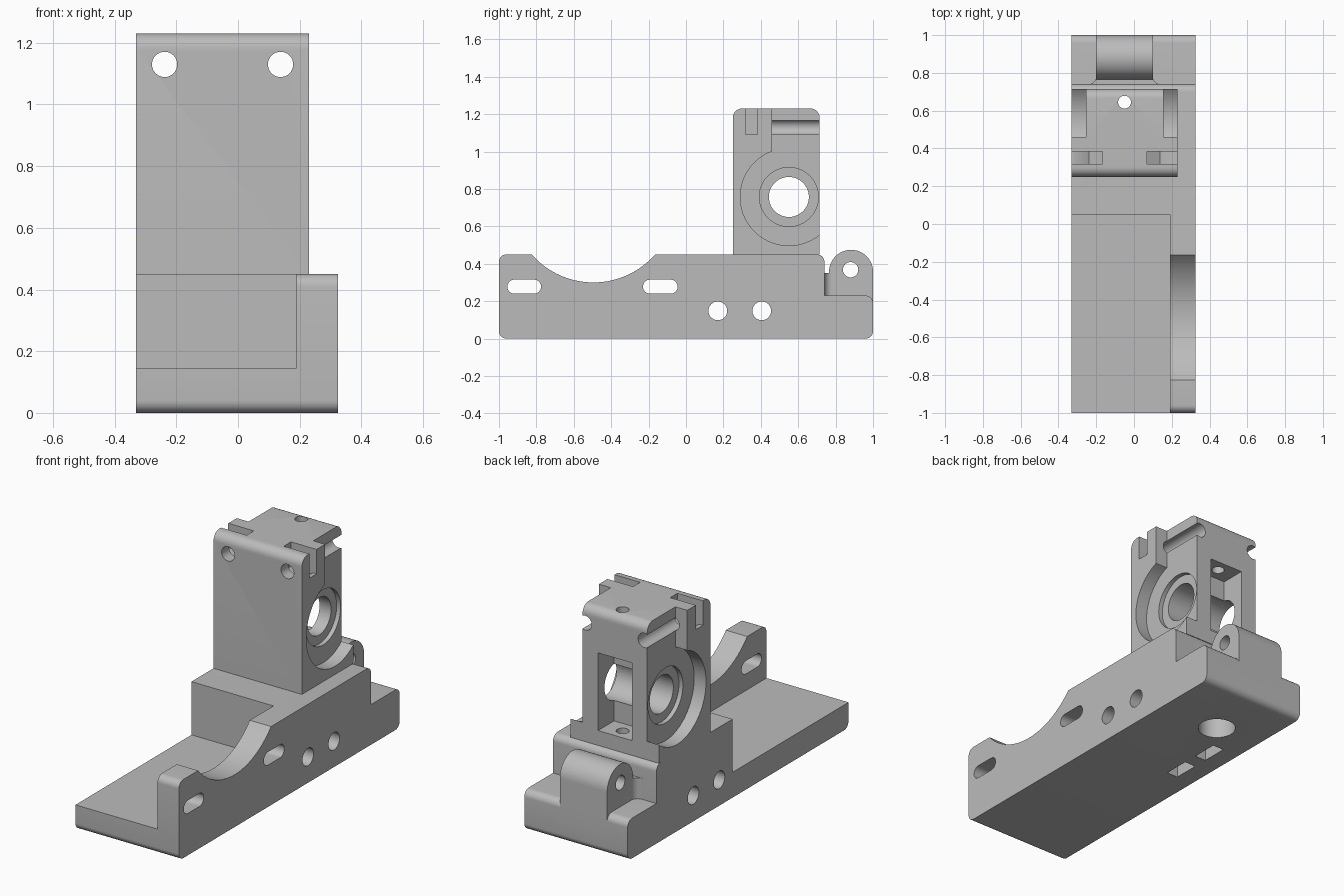
import bpy, bmesh, math
from mathutils import Vector

cube = bpy.data.objects.get("Cube")
if cube:
    bpy.data.objects.remove(cube, do_unlink=True)

grey = bpy.data.materials.new("plain grey")
grey.use_nodes = True
colour = (0.5, 0.5, 0.5, 1)
grey.diffuse_color = colour
grey.node_tree.nodes["Principled BSDF"].inputs["Base Color"].default_value = colour


def arc(cx, cy, r, start, end, n=24):
    """Points along an arc, angles in degrees."""
    angles = [math.radians(start + (end - start) * i / n) for i in range(n + 1)]
    return [(cx + r * math.cos(a), cy + r * math.sin(a)) for a in angles]


def circle(cx, cy, r, n=48):
    return arc(cx, cy, r, 0, 360, n)[:-1]


def rect(x0, x1, y0, y1):
    return [(x0, y0), (x1, y0), (x1, y1), (x0, y1)]


def slot(x0, x1, y0, y1):
    r, mid = (y1 - y0) / 2, (y0 + y1) / 2
    return arc(x0 + r, mid, r, 90, 270) + arc(x1 - r, mid, r, -90, 90)


def rounded(corners, n=8):
    """Round every square corner that carries a radius as third value."""
    out = []
    for i, c in enumerate(corners):
        p = Vector(c[:2])
        if len(c) == 2:
            out.append(tuple(p))
            continue
        r = c[2]
        u = (Vector(corners[i - 1][:2]) - p).normalized()
        v = (Vector(corners[(i + 1) % len(corners)][:2]) - p).normalized()
        centre = p + r * (u + v)
        for k in range(n + 1):
            t = math.pi / 2 * k / n
            out.append(tuple(centre - r * (v * math.cos(t) + u * math.sin(t))))
    return out


def prism(name, axis, points, low, high):
    """Extrude a flat profile along one axis."""
    place = {"x": lambda a, b: (low, a, b),
             "y": lambda a, b: (a, low, b),
             "z": lambda a, b: (a, b, low)}[axis]
    bm = bmesh.new()
    face = bm.faces.new([bm.verts.new(place(a, b)) for a, b in points])
    new = bmesh.ops.extrude_face_region(bm, geom=[face])["geom"]
    shift = Vector([high - low if axis == k else 0 for k in "xyz"])
    bmesh.ops.translate(bm, vec=shift, verts=[g for g in new if isinstance(g, bmesh.types.BMVert)])
    bmesh.ops.recalc_face_normals(bm, faces=bm.faces)
    mesh = bpy.data.meshes.new(name)
    bm.to_mesh(mesh)
    bm.free()
    mesh.materials.append(grey)
    obj = bpy.data.objects.new(name, mesh)
    bpy.context.collection.objects.link(obj)
    return obj


def combine(target, tool, operation="DIFFERENCE"):
    mod = target.modifiers.new("cut", "BOOLEAN")
    mod.operation, mod.object, mod.solver = operation, tool, "EXACT"
    bpy.context.view_layer.objects.active = target
    bpy.ops.object.modifier_apply(modifier=mod.name)
    bpy.data.objects.remove(tool, do_unlink=True)


def cut(target, axis, points, low, high):
    combine(target, prism("cutter", axis, points, low, high))


LEFT, RIGHT, INNER = 0.325, -0.33, 0.19
TOWER_LEFT, MID = 0.23, -0.05
BORE_Y, BORE_Z = 0.55, 0.757

# Base: low floor, raised block and rear step
rear = [(1, 0, 0.04), (1, 0.23, 0.04), (0.74, 0.23), (0.74, 0.45, 0.04)]
base = prism("base", "x", rounded([(-1, 0, 0.04)] + rear + [(0.05, 0.45), (0.05, 0.145), (-1, 0.145)]),
             RIGHT, INNER)

# Side plate with the large scooped clearance
scoop = arc(-0.495, 0.738, 0.438, -41.1, -138.9, 32)
plate = prism("side_plate", "x",
              rounded([(-1, 0, 0.04)] + rear + scoop + [(-1, 0.45, 0.04)]), INNER, LEFT)
combine(base, plate, "UNION")

# Hinge lug and its flared web
lug = prism("hinge_lug", "x", [(1, 0.1)] + arc(0.8825, 0.357, 0.1175, 0, 180) + [(0.765, 0.1)], -0.2, 0.1)
web = prism("lug_web", "z", [(-0.24, 0.7)] + arc(-0.24, 0.78, 0.04, -90, 0, 8)
            + arc(0.14, 0.78, 0.04, 180, 270, 8) + [(0.14, 0.7)], 0.2, 0.35)
combine(base, lug, "UNION")
combine(base, web, "UNION")

# Mounting slots, cross holes with nut pockets, hinge pin hole
for y0, y1 in ((-0.955, -0.775), (-0.23, -0.045)):
    cut(base, "x", slot(y0, y1, 0.24, 0.315), 0.1, 0.5)
for y in (0.17, 0.405):
    cut(base, "x", circle(y, 0.148, 0.05), -0.5, 0.5)
    cut(base, "z", rect(-0.225, -0.155, y - 0.075, y + 0.075), -0.1, 0.22)
cut(base, "x", circle(0.88, 0.368, 0.041), -0.5, 0.5)

# Nozzle socket and feed channel
cut(base, "z", circle(MID, 0.635, 0.1), -0.1, 0.25)
cut(base, "z", circle(MID, 0.645, 0.034), 0.2, 0.6)

# Tower
tower = prism("tower", "x", rounded([(0.25, 0.45), (0.715, 0.45), (0.715, 1.23, 0.05), (0.25, 1.23, 0.05)]),
              RIGHT, TOWER_LEFT)

# Features mirrored on both sides of the tower
for side in (1, -1):
    def span(a, b):
        return sorted((MID + side * a, MID + side * b))
    cut(tower, "x", circle(BORE_Y, BORE_Z, 0.26, 72), *span(0.205, 0.4))
    cut(tower, "x", rect(0.46, 0.9, BORE_Z, 1.4), *span(0.205, 0.4))
    cut(tower, "x", circle(BORE_Y, BORE_Z, 0.158), *span(0.18, 0.4))
    # Screw hole with a nut slot that opens upward and outward
    hole_x = MID + side * 0.188
    cut(tower, "y", circle(hole_x, 1.13, 0.041, 32), 0, 1)
    x0, x1 = span(0.118, 0.258)
    cut(tower, "y", [(x0, 1.4), (x0, 1.09), (hole_x, 1.05), (x1, 1.09), (x1, 1.4)], 0.318, 0.383)
    x0, x1 = span(0.188, 0.4)
    cut(tower, "y", rect(x0, x1, 1.09, 1.4), 0.318, 0.383)

# Shaft bore, rear window and feed hole
cut(tower, "x", circle(BORE_Y, BORE_Z, 0.107), -0.6, 0.6)
cut(tower, "y", rect(MID - 0.107, MID + 0.107, 0.535, 0.98), 0.57, 1)
cut(tower, "z", circle(MID, 0.645, 0.034), 0.3, 1.4)

# Smooth the curved walls and keep the edges crisp
for obj in (base, tower):
    bpy.ops.object.select_all(action="DESELECT")
    obj.select_set(True)
    bpy.context.view_layer.objects.active = obj
    bpy.ops.object.shade_smooth_by_angle(angle=math.radians(30))
